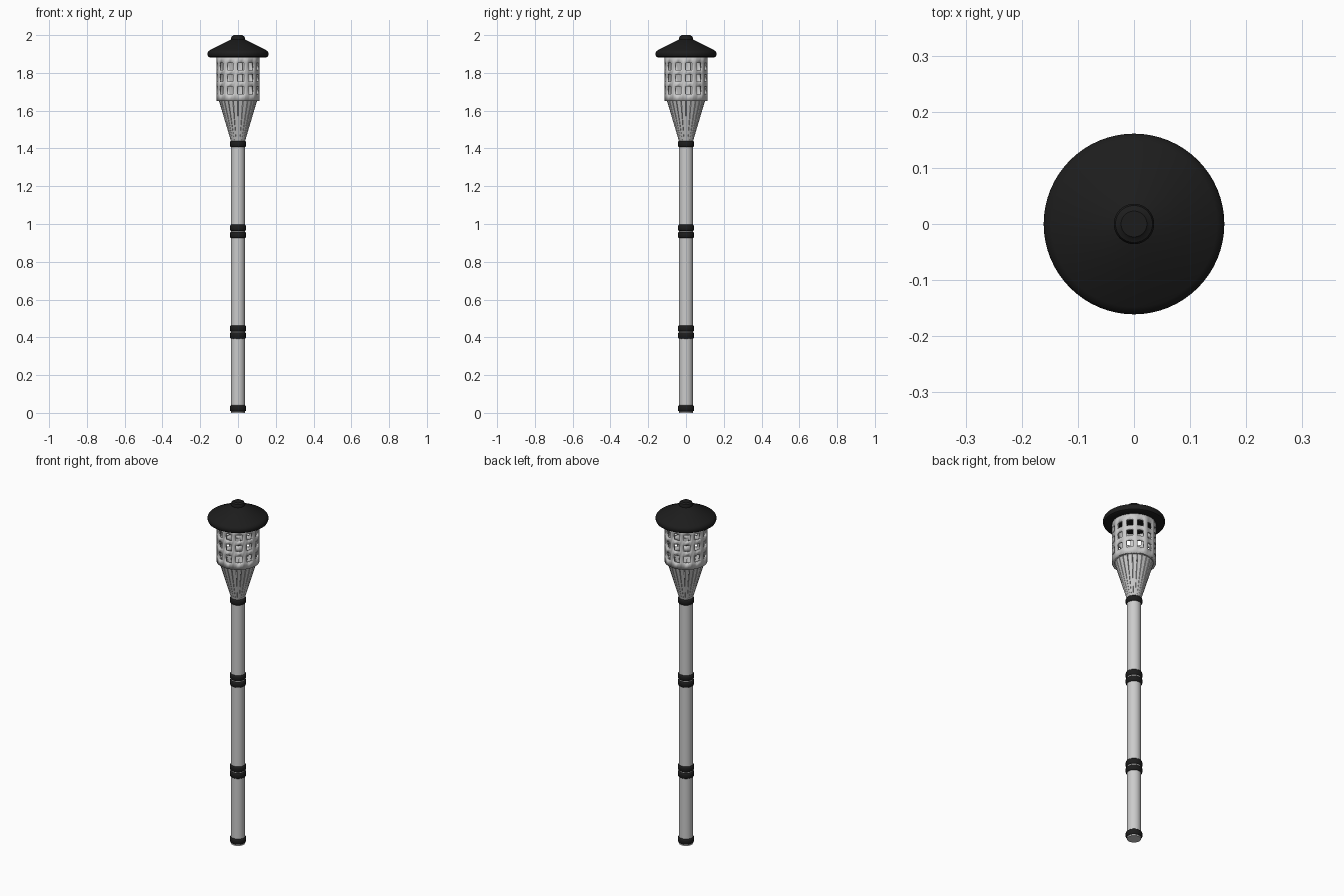
import bpy, bmesh
from math import sin, cos, pi, radians

if "Cube" in bpy.data.objects:
    bpy.data.objects.remove(bpy.data.objects["Cube"])

black = bpy.data.materials.new("black_metal")
black.diffuse_color = (0.012, 0.012, 0.012, 1)
black.use_nodes = True
black.node_tree.nodes["Principled BSDF"].inputs["Base Color"].default_value = black.diffuse_color


def finish(bm, name, mat=None, smooth=True):
    bmesh.ops.recalc_face_normals(bm, faces=bm.faces)
    me = bpy.data.meshes.new(name)
    bm.to_mesh(me)
    bm.free()
    ob = bpy.data.objects.new(name, me)
    bpy.context.collection.objects.link(ob)
    if mat:
        me.materials.append(mat)
    if smooth:
        bpy.ops.object.select_all(action='DESELECT')
        bpy.context.view_layer.objects.active = ob
        ob.select_set(True)
        bpy.ops.object.shade_smooth_by_angle(angle=radians(35))
    return ob


def lathe(name, profile, mat=None, n=48, closed=False):
    """Revolve (radius, z) points around z; open profiles get end caps."""
    bm = bmesh.new()
    rings = [[bm.verts.new((r * cos(2 * pi * i / n), r * sin(2 * pi * i / n), z))
              for i in range(n)] for r, z in profile]
    pairs = list(zip(rings, rings[1:]))
    if closed:
        pairs.append((rings[-1], rings[0]))
    for a, b in pairs:
        for i in range(n):
            j = (i + 1) % n
            bm.faces.new((a[i], a[j], b[j], b[i]))
    if not closed:
        bm.faces.new(rings[0])
        bm.faces.new(rings[-1])
    return finish(bm, name, mat)


def band(name, z, h=0.036, r=0.043):
    c = 0.008
    lathe(name, [(0.03, z - h / 2), (r - c, z - h / 2), (r - 0.002, z - h / 2 + c * 0.6),
                 (r, z - h / 2 + c), (r, z + h / 2 - c), (r - 0.002, z + h / 2 - c * 0.6),
                 (r - c, z + h / 2), (0.03, z + h / 2)], black, closed=True)


# Pole and its black bands
lathe("pole", [(0.037, 0), (0.037, 1.44)], n=32)
for k, z in enumerate((0.024, 0.409, 0.447, 0.942, 0.98, 1.423)):
    band(f"pole_band_{k}", z)

# Basket funnel made of tapered slats
bm = bmesh.new()
N = 24
for k in range(N):
    a = 2 * pi * (k + 0.5) / N
    ring = []
    for r, z, w in ((0.036, 1.435, 0.0092), (0.101, 1.655, 0.0225)):
        for dr, s in ((0, -1), (0, 1), (-0.008, 1), (-0.008, -1)):
            x, y = r + dr, s * w / 2
            ring.append(bm.verts.new((x * cos(a) - y * sin(a), x * sin(a) + y * cos(a), z)))
    lo, hi = ring[:4], ring[4:]
    bm.faces.new(lo)
    bm.faces.new(hi)
    for i in range(4):
        j = (i + 1) % 4
        bm.faces.new((lo[i], lo[j], hi[j], hi[i]))
finish(bm, "basket_funnel_slats", smooth=False)

# Lantern drum wall with three rows of twelve square windows
R = 0.114
angles = [radians(-90 + 8 + 30 * k + d) for k in range(12) for d in (-8.75, 0, 8.75, 15)]
levels = [1.65, 1.687, 1.728, 1.754, 1.792, 1.816, 1.852, 1.895]
bm = bmesh.new()
grid = [[bm.verts.new((R * cos(a), R * sin(a), z)) for a in angles] for z in levels]
M = len(angles)
for row in range(len(levels) - 1):
    for i in range(M):
        if row % 2 == 1 and i % 4 < 2:
            continue
        j = (i + 1) % M
        bm.faces.new((grid[row][i], grid[row][j], grid[row + 1][j], grid[row + 1][i]))
drum = finish(bm, "lantern_drum")
sol = drum.modifiers.new("thickness", 'SOLIDIFY')
sol.thickness = 0.012
sol.offset = -1

# Ring joining the drum to the funnel
lathe("drum_bottom_ring", [(0.092, 1.65), (0.112, 1.65), (0.112, 1.656), (0.092, 1.656)], closed=True)

# Conical roof with rounded rim, and top knob
lathe("roof", [(0.10, 1.884), (0.15, 1.882), (0.157, 1.886), (0.161, 1.895), (0.161, 1.905),
               (0.157, 1.914), (0.148, 1.921), (0.09, 1.950), (0.036, 1.977), (0.02, 1.98)],
      black, n=64)
lathe("roof_knob", [(0.032, 1.972), (0.036, 1.977), (0.036, 1.988), (0.033, 1.994),
                    (0.026, 1.997), (0.023, 2.0)], black)
